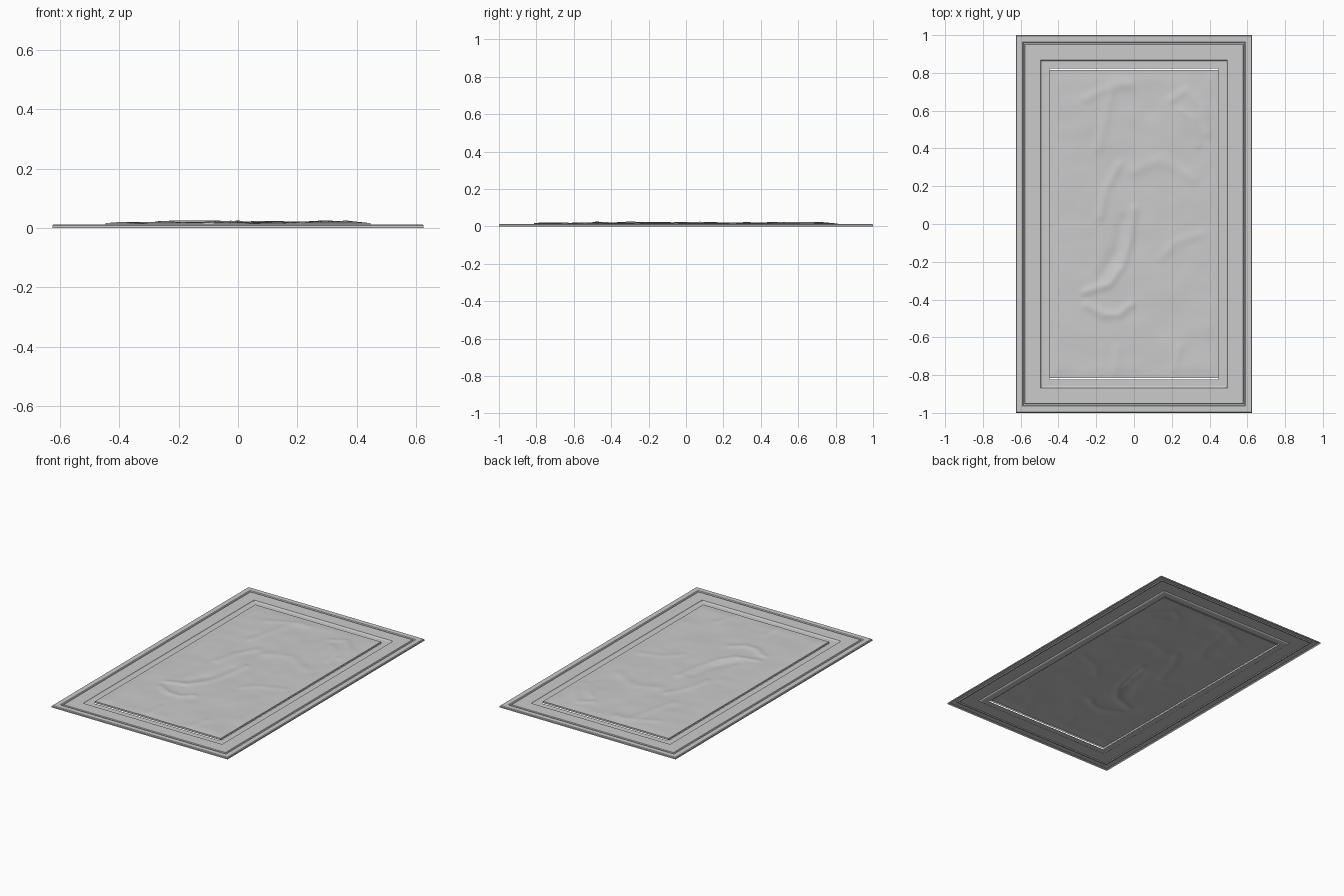
import bpy, math
from mathutils import Vector, noise

if "Cube" in bpy.data.objects:
    bpy.data.objects.remove(bpy.data.objects["Cube"])


def make_object(name, verts, faces):
    mesh = bpy.data.meshes.new(name)
    mesh.from_pydata(verts, [], faces)
    mesh.update()
    ob = bpy.data.objects.new(name, mesh)
    bpy.context.collection.objects.link(ob)
    return ob


# Moulded frame: open sheet swept through rectangular rings (inset, height)
profile = [(0.0, 0.0), (0.0, 0.008), (0.004, 0.012), (0.036, 0.012),
           (0.040, 0.007), (0.047, 0.007), (0.050, 0.012), (0.132, 0.012),
           (0.136, 0.007), (0.142, 0.005), (0.178, 0.005)]
verts, faces = [], []
for inset, z in profile:
    x, y = 0.626 - inset, 1.0 - inset
    verts += [(-x, -y, z), (x, -y, z), (x, y, z), (-x, y, z)]
for r in range(len(profile) - 1):
    for k in range(4):
        a, b = r * 4 + k, r * 4 + (k + 1) % 4
        faces.append((a, b, b + 4, a + 4))
make_object("frame_moulding", verts, faces)


# Carved ridges: (height, width, path)
ridges = [
    (0.006, 0.020, [(0.0, 0.08), (-0.02, -0.08), (-0.06, -0.22), (-0.13, -0.32), (-0.26, -0.36)]),
    (0.005, 0.024, [(-0.08, 0.31), (-0.15, 0.18), (-0.18, 0.04)]),
    (0.006, 0.022, [(-0.25, -0.43), (-0.16, -0.48), (-0.08, -0.48), (-0.02, -0.43)]),
    (0.004, 0.025, [(-0.12, 0.70), (-0.15, 0.56), (-0.19, 0.40)]),
    (0.004, 0.025, [(-0.26, 0.66), (-0.12, 0.73), (-0.02, 0.74)]),
    (0.004, 0.022, [(0.20, 0.66), (0.28, 0.71), (0.36, 0.62), (0.39, 0.48)]),
    (0.004, 0.020, [(0.25, 0.60), (0.31, 0.55), (0.34, 0.42)]),
    (0.003, 0.025, [(0.14, -0.18), (0.22, -0.10), (0.36, -0.05)]),
    (0.003, 0.020, [(-0.10, -0.81), (-0.09, -0.66)]),
    (0.003, 0.022, [(0.20, -0.81), (0.24, -0.66)]),
    (0.003, 0.030, [(0.0, 0.28), (0.14, 0.34), (0.32, 0.24)]),
    (-0.005, 0.030, [(-0.06, 0.02), (-0.09, -0.14), (-0.17, -0.27)]),
]


def path_distance(x, y, path):
    best = 9.0
    for (ax, ay), (bx, by) in zip(path, path[1:]):
        dx, dy = bx - ax, by - ay
        t = max(0, min(1, ((x - ax) * dx + (y - ay) * dy) / (dx * dx + dy * dy)))
        best = min(best, math.hypot(x - ax - t * dx, y - ay - t * dy))
    return best


def relief_height(x, y):
    z = 0.0185 + 0.0032 * noise.noise(Vector((x * 5, y * 5, 3.1)))
    z += 0.0020 * noise.noise(Vector((x * 11, y * 11, 7.7)))
    for h, w, path in ridges:
        z += h * math.exp(-(path_distance(x, y, path) / w) ** 2)
    edge = min(0.447 - abs(x), 0.814 - abs(y))
    fade = min(1, edge / 0.06)
    z = 0.0145 + (z - 0.0145) * (0.35 + 0.65 * fade * fade * (3 - 2 * fade))
    return max(0.008, min(0.026, z))


# Sculpted relief panel, with a short skirt down to the frame
NX, NY, W, H = 72, 128, 0.447, 0.814
verts, faces = [], []
for j in range(NY + 1):
    for i in range(NX + 1):
        x, y = -W + 2 * W * i / NX, -H + 2 * H * j / NY
        verts.append((x, y, relief_height(x, y)))
row = NX + 1
for j in range(NY):
    for i in range(NX):
        a = j * row + i
        faces.append((a, a + 1, a + row + 1, a + row))
border = [i for i in range(NX)] + [j * row + NX for j in range(NY)]
border += [NY * row + i for i in range(NX, 0, -1)] + [j * row for j in range(NY, 0, -1)]
base = len(verts)
verts += [(verts[b][0], verts[b][1], 0.005) for b in border]
n = len(border)
for k in range(n):
    m = (k + 1) % n
    faces.append((border[m], border[k], base + k, base + m))
panel = make_object("relief_panel", verts, faces)
bpy.context.view_layer.objects.active = panel
panel.select_set(True)
bpy.ops.object.shade_smooth_by_angle(angle=math.radians(40))
